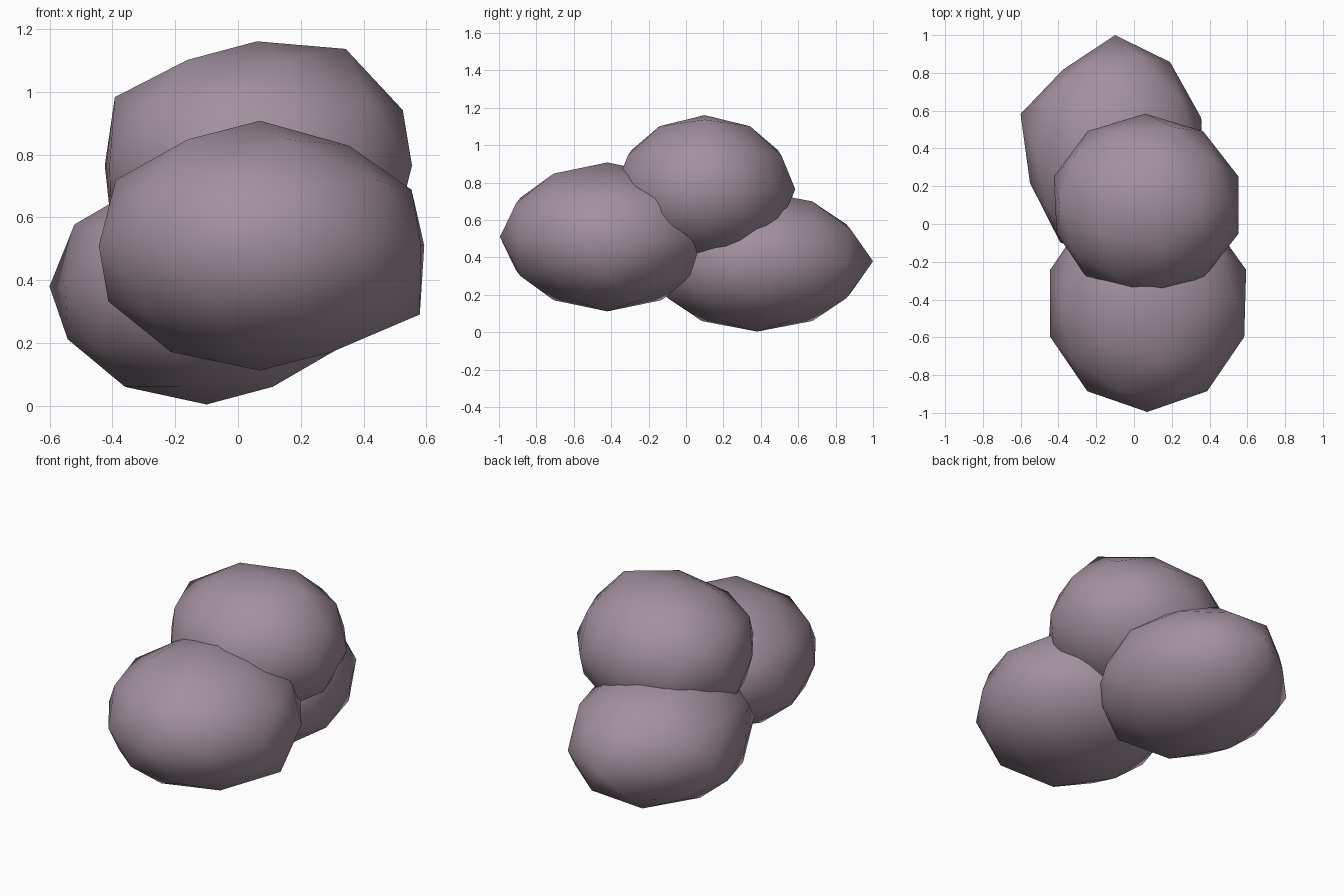
import bpy
from mathutils import Vector

if "Cube" in bpy.data.objects:
    bpy.data.objects.remove(bpy.data.objects["Cube"])

mat = bpy.data.materials.new("mauve_stone")
mat.diffuse_color = (0.36, 0.28, 0.34, 1)
mat.use_nodes = True
mat.node_tree.nodes["Principled BSDF"].inputs["Base Color"].default_value = mat.diffuse_color


def boulder(name, centre, radii, nudges):
    """Stretched low-poly ball; nudges move the vertex nearest a point by an offset."""
    bpy.ops.mesh.primitive_ico_sphere_add(subdivisions=2, radius=1)
    ob = bpy.context.object
    ob.name = name
    for v in ob.data.vertices:
        v.co = Vector([c + r * p for c, r, p in zip(centre, radii, v.co)])
    for point, offset in nudges:
        near = min(ob.data.vertices, key=lambda v: (v.co - Vector(point)).length)
        near.co += Vector(offset)
    ob.data.materials.append(mat)
    bpy.ops.object.shade_smooth()
    return ob


# front boulder
boulder("front_boulder", (0.07, -0.42, 0.51), (0.54, 0.575, 0.398), [
    ((0.53, -0.42, 0.30), (0.05, 0, -0.01)),
    ((0.35, -0.42, 0.85), (0, 0, -0.02)),
    ((0.58, -0.25, 0.51), (0.01, 0, 0)),
])

# back boulder
boulder("back_boulder", (-0.10, 0.38, 0.38), (0.495, 0.59, 0.376), [
    ((-0.10, 0.97, 0.38), (0, 0.03, 0)),
    ((-0.57, 0.56, 0.38), (-0.03, 0.02, 0)),
    ((-0.57, 0.20, 0.38), (0.02, 0.02, 0)),
    ((0.37, 0.56, 0.38), (-0.015, 0, 0)),
    ((-0.39, 0.86, 0.38), (0.015, -0.04, 0)),
])

# top boulder
boulder("top_boulder", (0.06, 0.10, 0.765), (0.52, 0.484, 0.396), [
    ((0.335, 0.10, 1.10), (0.01, 0, 0.035)),
    ((-0.38, 0.10, 0.97), (-0.01, 0, 0.01)),
    ((-0.43, 0.25, 0.765), (0.01, 0, 0)),
    ((-0.43, -0.05, 0.765), (0.025, 0, 0)),
])
